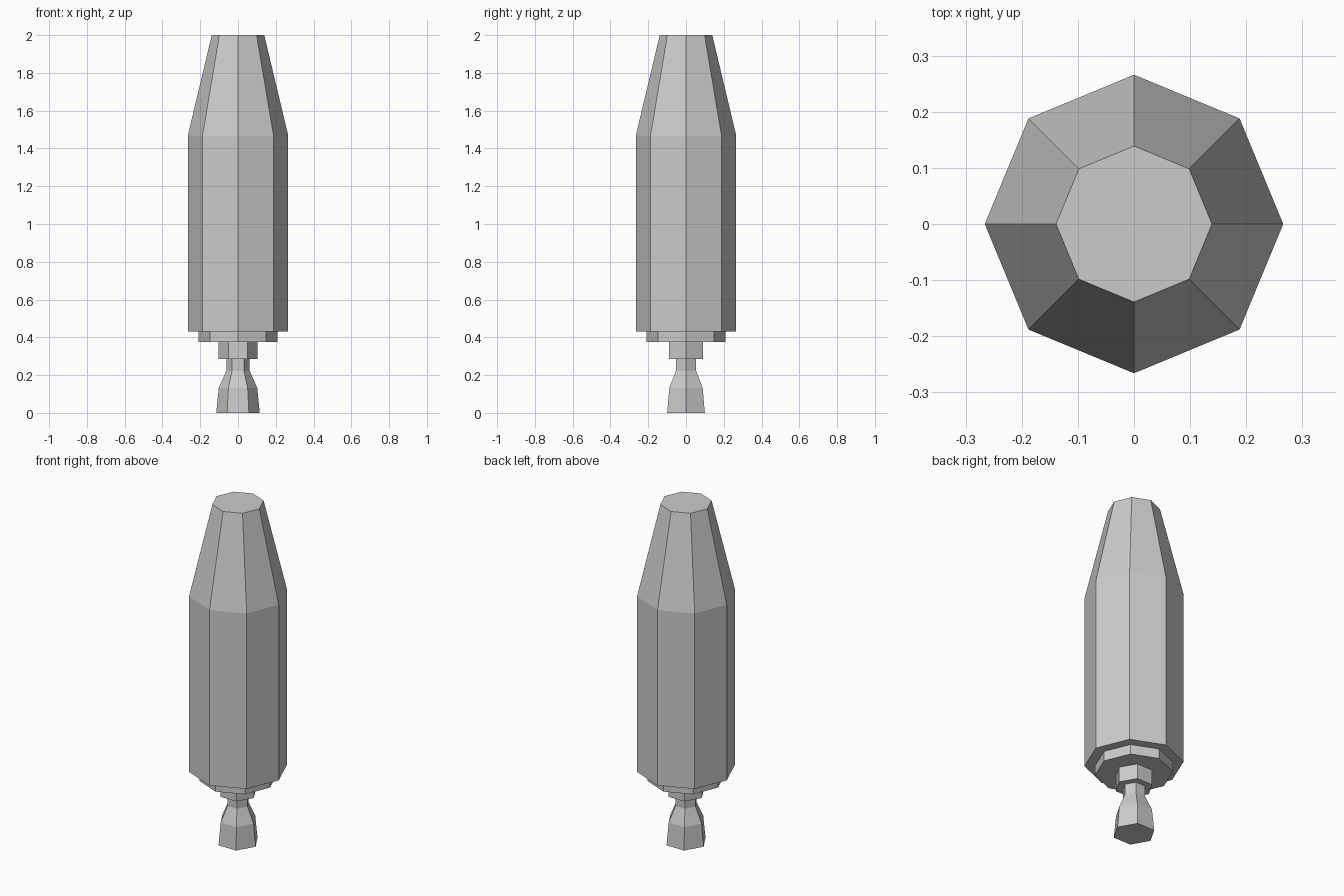
import bpy, bmesh
from math import cos, sin, tau

if "Cube" in bpy.data.objects:
    bpy.data.objects.remove(bpy.data.objects["Cube"])


def lathe(name, sides, profile):
    """Flat-faced closed solid from (radius, z) rings, first vertex on +x."""
    bm = bmesh.new()
    rings = [[bm.verts.new((r * cos(tau * i / sides), r * sin(tau * i / sides), z))
              for i in range(sides)] for r, z in profile]
    for low, high in zip(rings, rings[1:]):
        for i in range(sides):
            j = (i + 1) % sides
            bm.faces.new((low[i], low[j], high[j], high[i]))
    bm.faces.new(rings[0][::-1])
    bm.faces.new(rings[-1])
    mesh = bpy.data.meshes.new(name)
    bm.to_mesh(mesh)
    bm.free()
    obj = bpy.data.objects.new(name, mesh)
    bpy.context.collection.objects.link(obj)
    return obj


# Main eight-sided hull with tapered nose
lathe("hull", 8, [(0.266, 0.432), (0.266, 1.467), (0.139, 2.0)])
# Stepped base plate below the hull
lathe("base_plate", 8, [(0.209, 0.374), (0.209, 0.432)])
# Six-sided engine mount
lathe("engine_mount", 6, [(0.103, 0.284), (0.103, 0.374)])
# Flared engine bell
lathe("engine_bell", 6, [(0.115, 0.0), (0.102, 0.132), (0.062, 0.222), (0.062, 0.284)])
